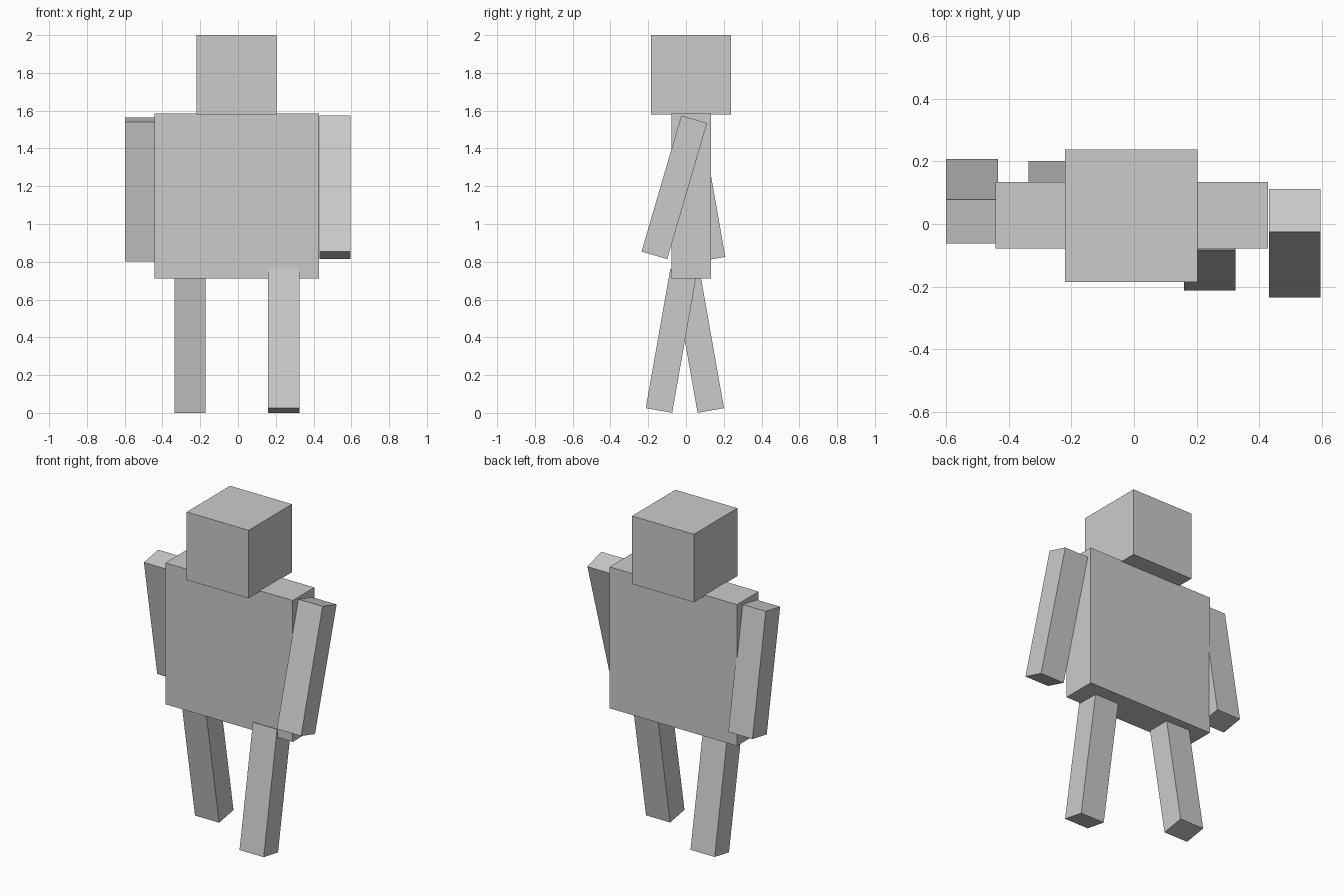
import bpy
from math import radians

if "Cube" in bpy.data.objects:
    bpy.data.objects.remove(bpy.data.objects["Cube"])


def box(name, center, size, swing=0):
    """Box with given centre and size, swung about the x axis in degrees."""
    bpy.ops.mesh.primitive_cube_add(size=1, location=center,
                                    rotation=(radians(swing), 0, 0))
    ob = bpy.context.object
    ob.name = name
    ob.scale = size
    return ob


# Head and torso
box("head", (-0.009, 0.026, 1.79), (0.423, 0.423, 0.42))
box("torso", (-0.007, 0.028, 1.149), (0.87, 0.211, 0.873))

# Arms and legs share one limb size, each swung in a walking pose
LIMB = (0.165, 0.142, 0.75)
for name, center, swing in (
    ("right_arm", (0.513, -0.062, 1.194), -16.3),
    ("left_arm", (-0.517, 0.073, 1.183), 10),
    ("right_leg", (0.242, -0.078, 0.382), -10),
    ("left_leg", (-0.254, 0.066, 0.382), 10),
):
    box(name, center, LIMB, swing)
